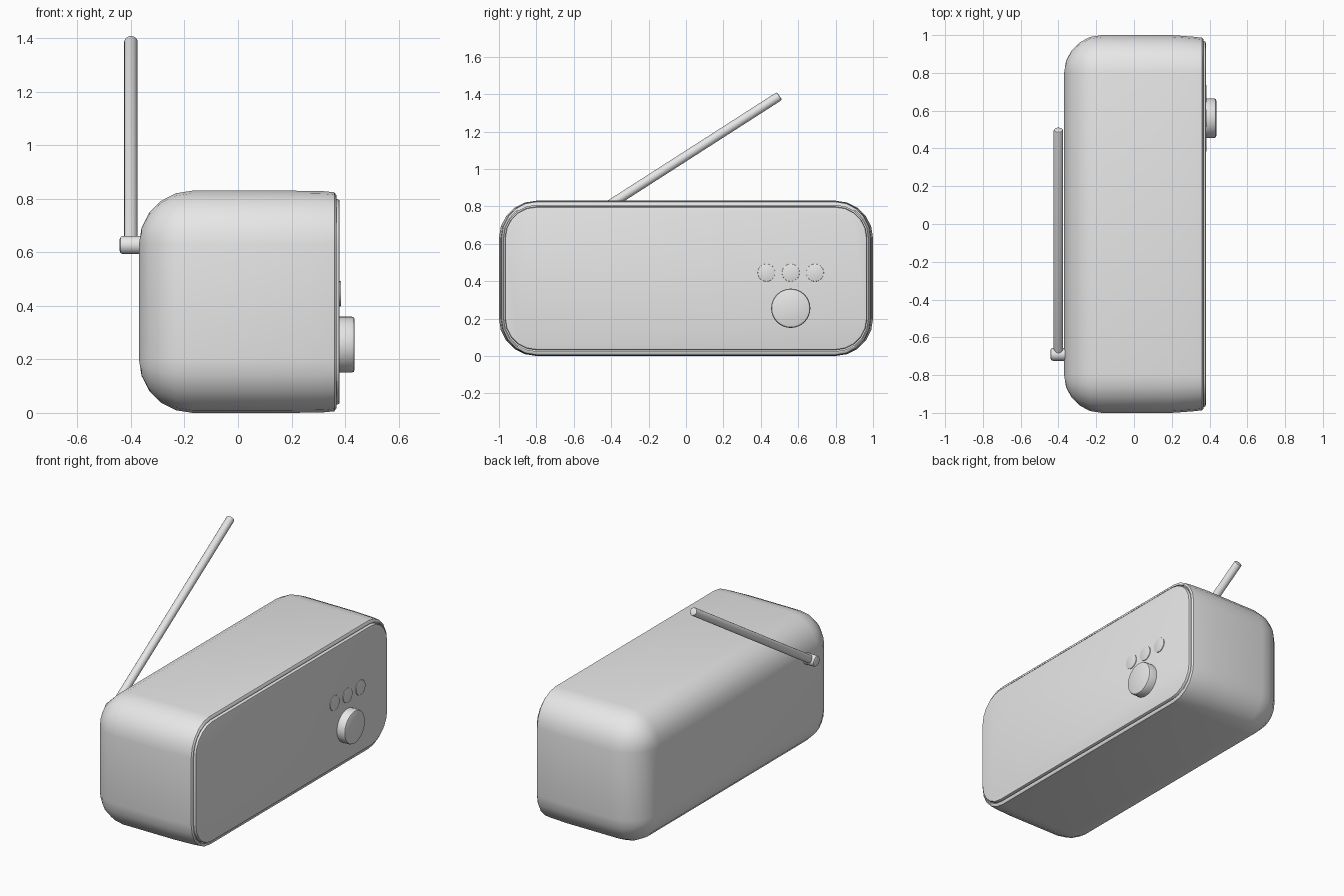
import bpy, bmesh, math
from mathutils import Vector

cube = bpy.data.objects.get("Cube")
if cube:
    bpy.data.objects.remove(cube, do_unlink=True)

grey = bpy.data.materials.new("light_grey")
grey.use_nodes = True
grey.diffuse_color = (0.8, 0.8, 0.8, 1)
grey.node_tree.nodes["Principled BSDF"].inputs["Base Color"].default_value = (0.8, 0.8, 0.8, 1)

HALF_LENGTH, HEIGHT, RADIUS, STEPS = 1.0, 0.83, 0.2, 5


def rounded_ring(x, inset_y, inset_z):
    """Rounded rectangle across the y-z plane, shrunk by the insets."""
    ring = []
    for corner, (sy, sz) in enumerate([(1, 1), (-1, 1), (-1, -1), (1, -1)]):
        for i in range(STEPS + 1):
            a = math.radians(90) * (corner + i / STEPS)
            y = sy * (HALF_LENGTH - RADIUS) + (RADIUS - inset_y) * math.cos(a)
            z = HEIGHT / 2 + sz * (HEIGHT / 2 - RADIUS) + (RADIUS - inset_z) * math.sin(a)
            ring.append(Vector((x, y, z)))
    return ring


def circle_ring(center, axis, radius, sides):
    turn = axis.to_track_quat('Z', 'Y')
    return [center + turn @ Vector((radius * math.cos(t), radius * math.sin(t), 0))
            for t in (2 * math.pi * i / sides for i in range(sides))]


def loft(name, rings, angle=35):
    """Skin closed rings into one capped solid."""
    bm = bmesh.new()
    loops = [[bm.verts.new(p) for p in ring] for ring in rings]
    n = len(loops[0])
    for a, b in zip(loops, loops[1:]):
        for i in range(n):
            j = (i + 1) % n
            bm.faces.new((a[i], a[j], b[j], b[i]))
    bm.faces.new(loops[0][::-1])
    bm.faces.new(loops[-1])
    bmesh.ops.remove_doubles(bm, verts=bm.verts, dist=0.0005)
    bmesh.ops.recalc_face_normals(bm, faces=bm.faces)
    mesh = bpy.data.meshes.new(name)
    bm.to_mesh(mesh)
    bm.free()
    obj = bpy.data.objects.new(name, mesh)
    bpy.context.collection.objects.link(obj)
    mesh.materials.append(grey)
    bpy.ops.object.select_all(action='DESELECT')
    obj.select_set(True)
    bpy.context.view_layer.objects.active = obj
    bpy.ops.object.shade_smooth_by_angle(angle=math.radians(angle))
    return obj


def rod(name, start, end, radius, bevel, sides=24):
    """Round bar with a softened far end."""
    start, end = Vector(start), Vector(end)
    axis = (end - start).normalized()
    stations = [(start, radius), (end - axis * bevel, radius),
                (end - axis * bevel * 0.3, radius - bevel * 0.3), (end, radius - bevel)]
    return loft(name, [circle_ring(c, axis, r, sides) for c, r in stations])


# Shell: rounded back, straight sides, slightly tapered front lip
back = []
for i in range(6):
    a = math.radians(90) * i / 5
    inset = RADIUS * (1 - math.sin(a))
    back.append(rounded_ring(-0.17 - RADIUS * math.cos(a), inset, inset))
front = [rounded_ring(*s) for s in (
    (0.2, 0, 0), (0.32, 0.009, 0.002), (0.36, 0.014, 0.006),
    (0.368, 0.022, 0.018), (0.368, 0.027, 0.025), (0.355, 0.027, 0.025))]
loft("radio_shell", back + front)

# Front panel set inside the lip behind a narrow groove
loft("front_panel", [rounded_ring(x, d, d) for x, d in (
    (0.34, 0.032), (0.373, 0.032), (0.378, 0.035), (0.38, 0.042))])

# Tuning knob and the row of three buttons
rod("tuning_knob", (0.37, 0.56, 0.255), (0.436, 0.56, 0.255), 0.105, 0.012, 32)
for i, side in enumerate(("first", "middle", "last")):
    y = 0.56 + (i - 1) * 0.13
    rod(side + "_button", (0.37, y, 0.445), (0.385, y, 0.445), 0.047, 0.002)

# Antenna on its pivot behind the shell
rod("antenna_pivot", (-0.36, -0.69, 0.627), (-0.442, -0.69, 0.627), 0.034, 0.012)
rod("antenna_rod", (-0.4, -0.69, 0.627), (-0.4, 0.5, 1.39), 0.025, 0.008)
